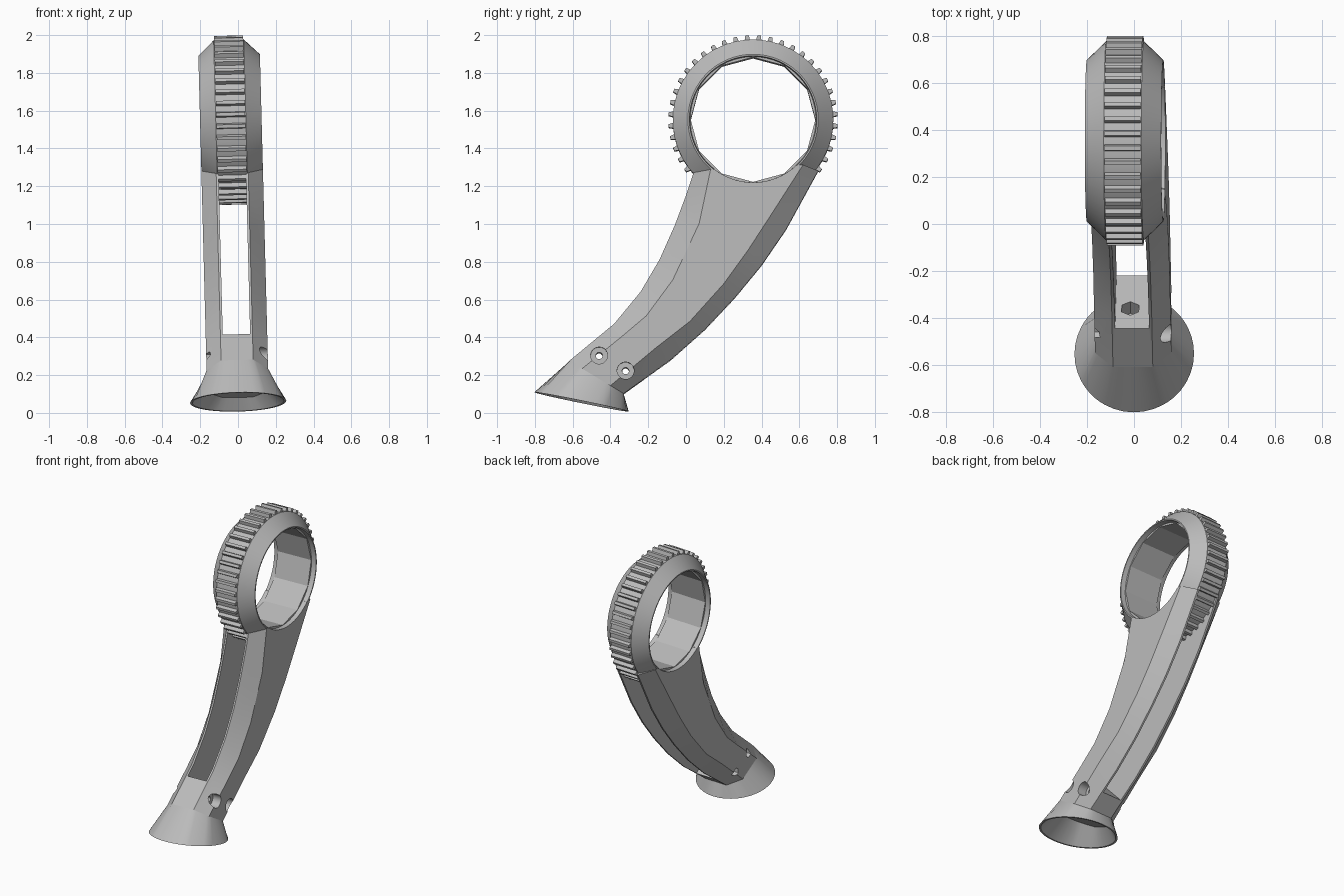
import bpy, bmesh, math
from mathutils import Matrix, Vector

cube = bpy.data.objects.get("Cube")
if cube:
    bpy.data.objects.remove(cube, do_unlink=True)

grey = bpy.data.materials.new("plain grey")
grey.use_nodes = True
grey.diffuse_color = (0.5, 0.5, 0.5, 1)
grey.node_tree.nodes["Principled BSDF"].inputs["Base Color"].default_value = (0.5, 0.5, 0.5, 1)

# The whole handle leans slightly to the side
LEAN = (Matrix.Translation((0, 0, 0.1)) @ Matrix.Rotation(math.radians(-1.5), 4, "Y")
        @ Matrix.Translation((0, 0, -0.1)))
HALF, FLAT, GAP = 0.163, 0.085, 0.0725   # half widths: side, bevel top, slot
HUB_Y, HUB_Z = 0.355, 1.55


def make(name, bm):
    bmesh.ops.recalc_face_normals(bm, faces=bm.faces)
    mesh = bpy.data.meshes.new(name)
    bm.to_mesh(mesh)
    bm.free()
    mesh.materials.append(grey)
    obj = bpy.data.objects.new(name, mesh)
    bpy.context.collection.objects.link(obj)
    return obj


def loft(name, rings, closed=False):
    """Skin equal-length point rings; cap the ends unless closed."""
    bm = bmesh.new()
    rows = [[bm.verts.new(p) for p in ring] for ring in rings]
    n = len(rows[0])
    pairs = list(zip(rows, rows[1:])) + ([(rows[-1], rows[0])] if closed else [])
    for a, b in pairs:
        for i in range(n):
            j = (i + 1) % n
            bm.faces.new((a[i], a[j], b[j], b[i]))
    if not closed:
        bm.faces.new(rows[0])
        bm.faces.new(rows[-1])
    return make(name, bm)


def rod(y, z, radius, x0, x1, sides):
    """Cylinder along x, used as a cutter."""
    turn = [2 * math.pi * (i + 0.5) / sides for i in range(sides)]
    return loft("cutter", [[(x, y + radius * math.cos(a), z + radius * math.sin(a)) for a in turn]
                           for x in (x0, x1)])


def cut(obj, cutter):
    mod = obj.modifiers.new("cut", "BOOLEAN")
    mod.operation = "DIFFERENCE"
    mod.solver = "EXACT"
    mod.object = cutter
    bpy.context.view_layer.objects.active = obj
    bpy.ops.object.modifier_apply(modifier=mod.name)
    bpy.data.objects.remove(cutter, do_unlink=True)


def section(front, front_in, back_in, back):
    """Bevelled eight-sided arm section from its four side-view points."""
    half = [(FLAT, front), (HALF, front_in), (HALF, back_in), (FLAT, back)]
    return ([Vector((x, *p)) for x, p in half]
            + [Vector((-x, *p)) for x, p in reversed(half)])


# Curved arm
FRONT = [(-.61, .28), (-.38, .47), (-.24, .64), (-.14, .81), (-.06, .99), (0, 1.15), (.04, 1.27)]
FRONT_IN = [(-.55, .23), (-.34, .40), (-.21, .51), (-.07, .70), (0, .85), (.07, 1.0), (.13, 1.285)]
BACK_IN = [(-.40, .14), (-.16, .34), (.02, .48), (.2, .68), (.33, .86), (.46, 1.06), (.62, 1.31)]
BACK = [(-.33, .10), (-.08, .28), (.1, .44), (.26, .61), (.40, .78), (.53, .97), (.70, 1.28)]
sections = [section(*s) for s in zip(FRONT, FRONT_IN, BACK_IN, BACK)]
arm = loft("arm", sections)

# Slot between the two arm plates, and the opening for the ring
slot = [(-.63, .61), (.04, -.093), (.9, .9), (.9, 1.6), (-.2, 1.6)]
cut(arm, loft("cutter", [[(x, *p) for p in slot] for x in (-GAP, GAP)]))
cut(arm, rod(HUB_Y, HUB_Z, 0.334, -0.3, 0.3, 60))

# Screw holes: wide head pocket on one side, nut pocket on the other
for y, z in ((-.46, .30), (-.32, .22)):
    cut(arm, rod(y, z, 0.018, -0.3, 0.3, 16))
    cut(arm, rod(y, z, 0.045, 0.10, 0.3, 24))
    cut(arm, rod(y, z, 0.028, -0.3, -0.13, 6))

# Hexagonal socket in the slot floor
socket = rod(0, 0, 0.042, -0.07, 0.07, 6)
socket.data.transform(Matrix.Translation((-0.01, -.36, .327))
                      @ Vector((0, .72, .69)).to_track_quat("X", "Z").to_matrix().to_4x4())
cut(arm, socket)

# Flared foot: hollow skin from a tilted circle to the arm's first section
centre = Vector((0, -.553, .058))
along = Vector((0, .98, -.2)).normalized()
top = sections[0]
mid = sum(top, Vector()) / len(top)
STEPS = 6
circle, collar = [], []
for i, p in enumerate(top):
    q = top[(i + 1) % len(top)]
    for k in range(STEPS):
        c = p.lerp(q, k / STEPS)
        a0 = math.atan2((p - mid).x, (p - mid).dot(along))
        a1 = math.atan2((q - mid).x, (q - mid).dot(along))
        a = a0 + ((a1 - a0 + math.pi) % (2 * math.pi) - math.pi) * k / STEPS
        collar.append(c)
        circle.append(centre + 0.255 * (math.cos(a) * along + math.sin(a) * Vector((1, 0, 0))))
lip = [centre.lerp(p, 0.95) for p in circle]
deep_mid = centre.lerp(mid, 0.65)
deep = [deep_mid.lerp(p.lerp(c, 0.65), 0.82) for p, c in zip(circle, collar)]
foot = loft("foot", [collar, circle, lip, deep])

# Bevelled ring with a twelve-sided bore
SEG = 60


def bore(a):
    side = math.pi / 6
    return 0.33 * math.cos(side / 2) / math.cos(a % side - side / 2)


profile = [(HALF, .345), (.08, .425), (-.08, .425), (-HALF, .345), (-HALF, .337), (-.13, .333),
           (-.13, None), (.13, None), (.13, .333), (HALF, .337)]
rings = []
for x, r in profile:
    ring = []
    for i in range(SEG):
        a = 2 * math.pi * i / SEG
        rad = r or bore(a)
        ring.append((x, HUB_Y + rad * math.cos(a), HUB_Z + rad * math.sin(a)))
    rings.append(ring)
hub = loft("ring", rings, closed=True)

# Grip teeth around the ring
TEETH = 44
bm = bmesh.new()
for i in range(TEETH):
    spin = (Matrix.Translation((0, HUB_Y, HUB_Z))
            @ Matrix.Rotation(2 * math.pi * (i + 0.5) / TEETH, 4, "X"))
    ends = []
    for x in (-.077, .077):
        ends.append([bm.verts.new(spin @ Vector((x, w, r)))
                     for w, r in ((-.016, .415), (.016, .415), (.009, .448), (-.009, .448))])
    a, b = ends
    bm.faces.new(a)
    bm.faces.new(b)
    for k in range(4):
        j = (k + 1) % 4
        bm.faces.new((a[k], a[j], b[j], b[k]))
teeth = make("grip_teeth", bm)

# Lean every part and smooth the gentle curves
bpy.ops.object.select_all(action="DESELECT")
for obj in (arm, foot, hub, teeth):
    obj.data.transform(LEAN)
    obj.select_set(True)
bpy.context.view_layer.objects.active = arm
bpy.ops.object.shade_smooth_by_angle(angle=math.radians(25))
